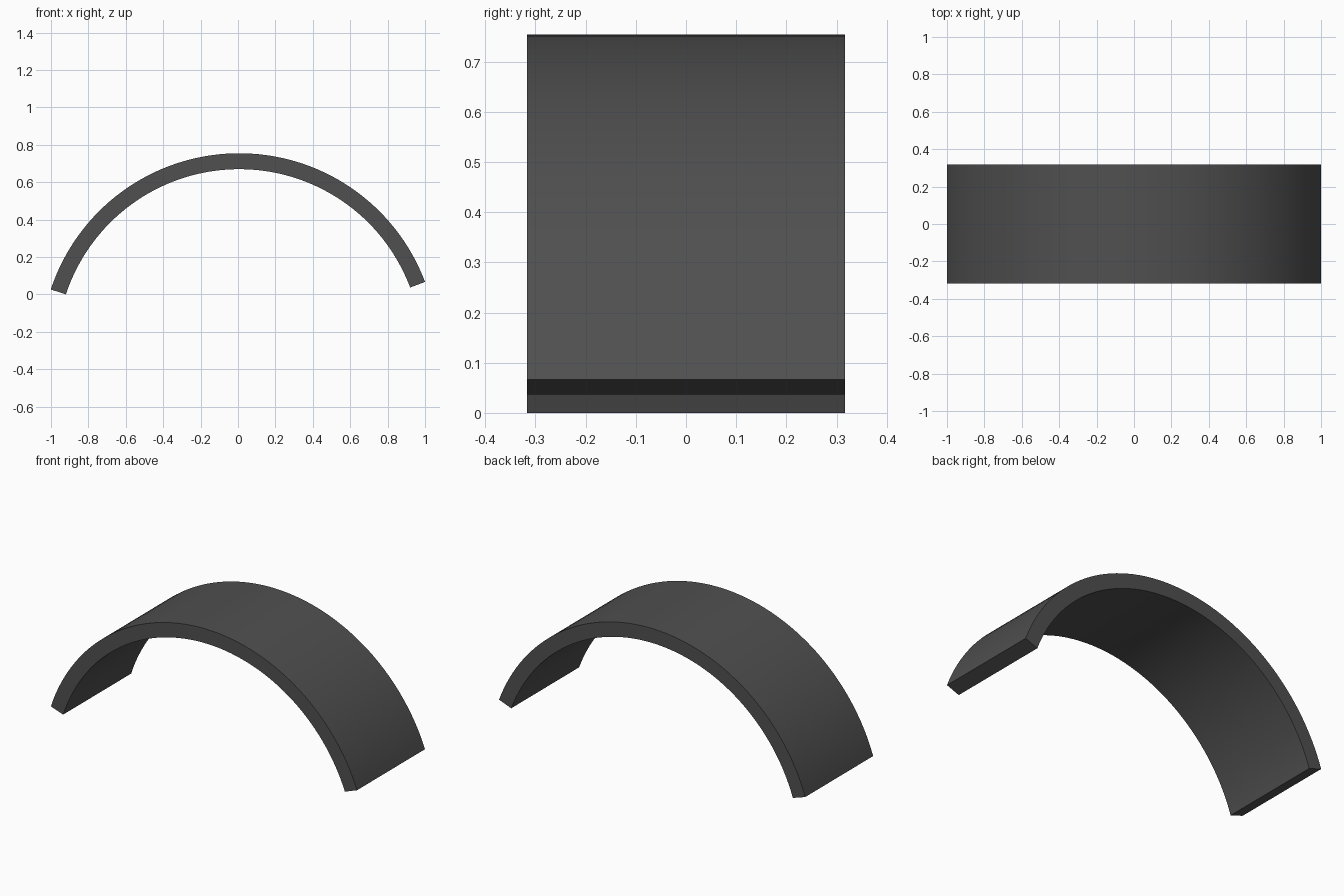
import bpy, bmesh, math

if "Cube" in bpy.data.objects:
    bpy.data.objects.remove(bpy.data.objects["Cube"])

CX, CZ = 0.0066, -0.3066           # centre of the bend
R_OUT, R_IN = 1.0613, 0.9763       # outer and inner radius
HALF = 0.317                       # half width along y
A0, A1 = math.radians(20.6), math.radians(180 - 18.3)
SEG = 64

# Curved band: sweep a rectangular section around the bend
bm = bmesh.new()
section = [(R_OUT, -HALF), (R_OUT, HALF), (R_IN, HALF), (R_IN, -HALF)]
rings = []
for i in range(SEG + 1):
    a = A0 + (A1 - A0) * i / SEG
    rings.append([bm.verts.new((CX + r * math.cos(a), y, CZ + r * math.sin(a)))
                  for r, y in section])
for p, q in zip(rings, rings[1:]):
    for k in range(4):
        n = (k + 1) % 4
        bm.faces.new((p[k], p[n], q[n], q[k]))
bm.faces.new(rings[0])
bm.faces.new(rings[-1][::-1])
bmesh.ops.recalc_face_normals(bm, faces=bm.faces)

mesh = bpy.data.meshes.new("curved_band")
bm.to_mesh(mesh)
bm.free()
band = bpy.data.objects.new("curved_band", mesh)
bpy.context.collection.objects.link(band)

# Dark grey finish
mat = bpy.data.materials.new("dark_grey")
mat.diffuse_color = (0.08, 0.08, 0.08, 1)
mat.use_nodes = True
mat.node_tree.nodes["Principled BSDF"].inputs["Base Color"].default_value = mat.diffuse_color
mesh.materials.append(mat)

# Smooth curve, crisp rims
bpy.context.view_layer.objects.active = band
band.select_set(True)
bpy.ops.object.shade_smooth_by_angle(angle=math.radians(30))
